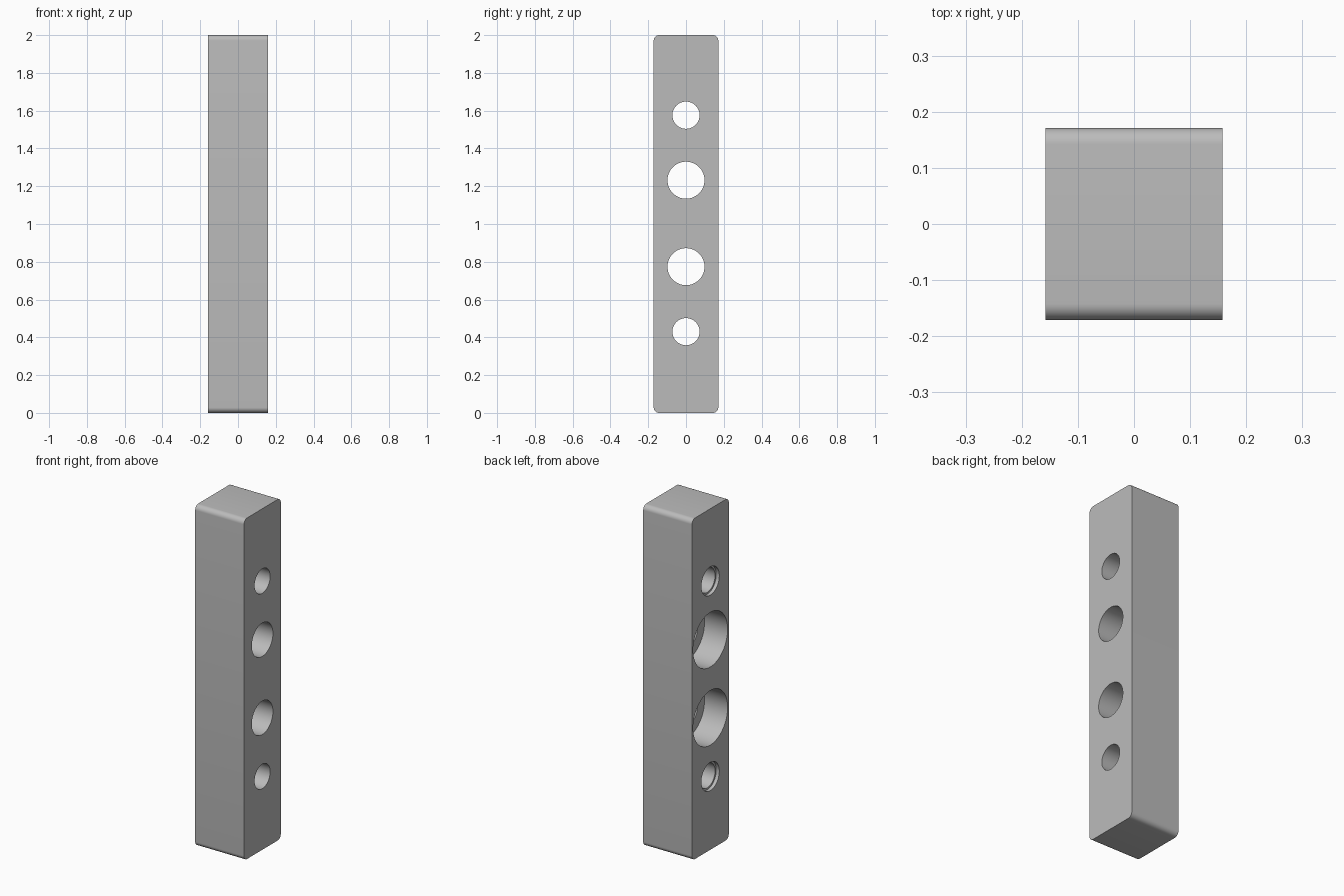
import bpy, bmesh, math
from mathutils import Matrix

if "Cube" in bpy.data.objects:
    bpy.data.objects.remove(bpy.data.objects["Cube"], do_unlink=True)

WIDTH, DEPTH, HEIGHT = 0.316, 0.342, 2.0
MIDDLE = 1.003

# Plain grey material
grey = bpy.data.materials.new("grey")
grey.use_nodes = True
colour = (0.5, 0.5, 0.5, 1)
grey.diffuse_color = colour
grey.node_tree.nodes["Principled BSDF"].inputs["Base Color"].default_value = colour


def make_object(name, bm):
    mesh = bpy.data.meshes.new(name)
    bm.to_mesh(mesh)
    bm.free()
    mesh.materials.append(grey)
    obj = bpy.data.objects.new(name, mesh)
    bpy.context.collection.objects.link(obj)
    return obj


# Upright block, rounded only along its sideways edges
bm = bmesh.new()
bmesh.ops.create_cube(bm, size=1)
bmesh.ops.scale(bm, vec=(WIDTH, DEPTH, HEIGHT), verts=bm.verts)
bmesh.ops.translate(bm, vec=(0, 0, HEIGHT / 2), verts=bm.verts)
cross_edges = [e for e in bm.edges
               if abs(e.verts[0].co.x - e.verts[1].co.x) > 0.1]
bmesh.ops.bevel(bm, geom=cross_edges, offset=0.029, segments=8,
                profile=0.5, affect='EDGES')
block = make_object("drilled_block", bm)
cutters = []


def drill(name, z, radius, start, end):
    """Cut a sideways round hole between two x positions."""
    bm = bmesh.new()
    turn = Matrix.Translation(((start + end) / 2, 0, z)) @ Matrix.Rotation(math.pi / 2, 4, 'Y')
    bmesh.ops.create_cone(bm, cap_ends=True, segments=64, radius1=radius,
                          radius2=radius, depth=end - start, matrix=turn)
    cutter = make_object(name, bm)
    cutter.hide_render = True
    cut = block.modifiers.new(name, 'BOOLEAN')
    cut.operation = 'DIFFERENCE'
    cut.solver = 'EXACT'
    cut.object = cutter
    cutters.append(cutter)


# Mirrored pairs: through hole plus a wider recess on the -x side
SIDE = WIDTH / 2
for offset, radius, recess_radius, recess_depth in (
        (0.229, 0.098, 0.16, 0.15),
        (0.573, 0.072, 0.083, 0.02)):
    for sign in (-1, 1):
        z = MIDDLE + sign * offset
        drill("through_hole_cutter", z, radius, -SIDE - 0.1, SIDE + 0.1)
        drill("recess_cutter", z, recess_radius, -SIDE - 0.1, -SIDE + recess_depth)

# Apply the cuts and drop the cutters
bpy.ops.object.select_all(action='DESELECT')
block.select_set(True)
bpy.context.view_layer.objects.active = block
for name in [m.name for m in block.modifiers]:
    bpy.ops.object.modifier_apply(modifier=name)
for cutter in cutters:
    bpy.data.objects.remove(cutter, do_unlink=True)

bpy.ops.object.shade_smooth_by_angle(angle=math.radians(30))
